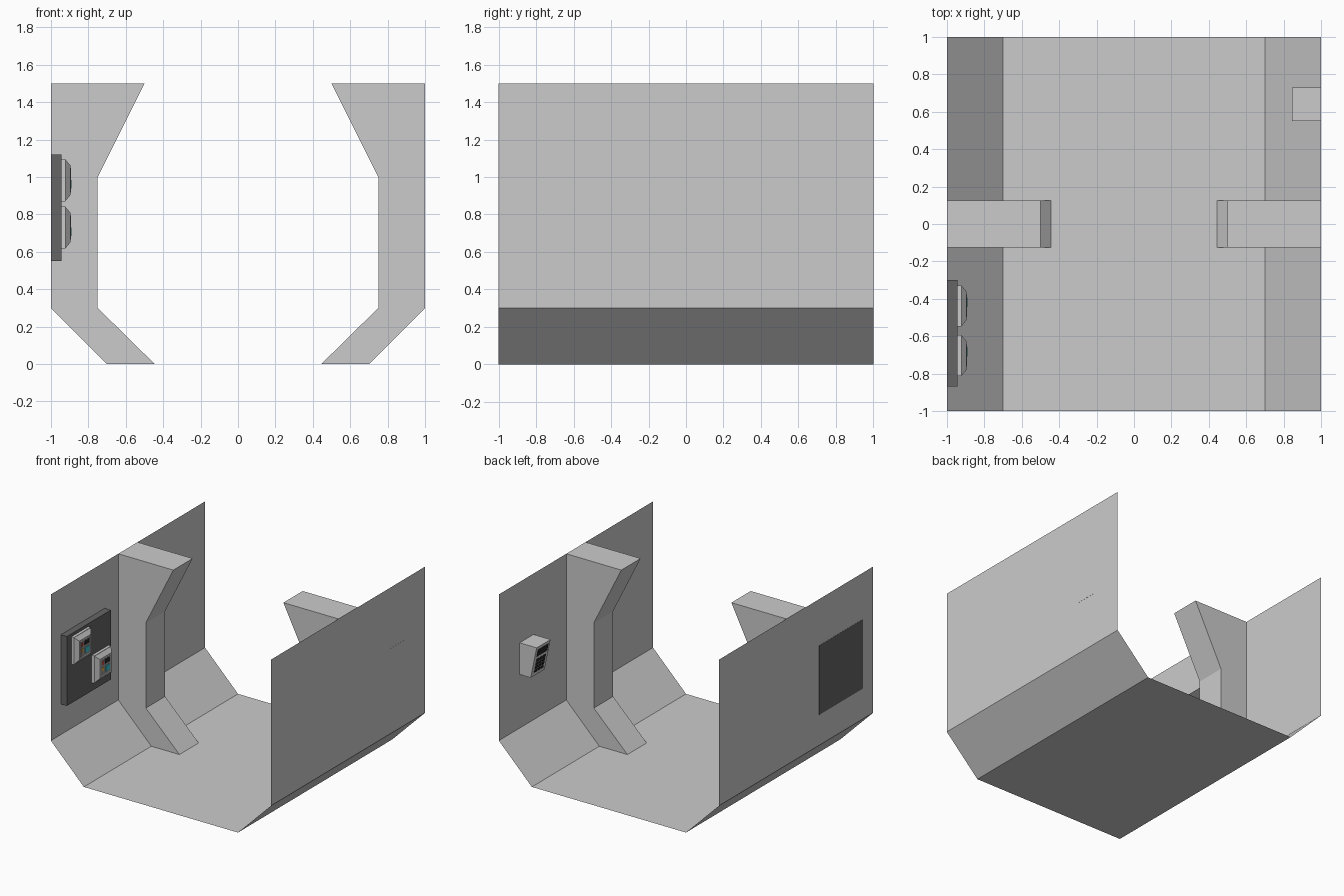
import bpy, bmesh

if "Cube" in bpy.data.objects:
    bpy.data.objects.remove(bpy.data.objects["Cube"])


def material(name, rgb):
    m = bpy.data.materials.new(name)
    m.diffuse_color = (*rgb, 1)
    m.use_nodes = True
    m.node_tree.nodes["Principled BSDF"].inputs["Base Color"].default_value = m.diffuse_color
    return m


DARK = material("dark_grey", (0.13, 0.13, 0.13))
LIGHT = material("light_grey", (0.6, 0.6, 0.6))
MID = material("mid_grey", (0.3, 0.3, 0.3))
BLACK = material("black", (0.02, 0.02, 0.02))
CYAN = material("cyan", (0.05, 0.55, 0.65))
ORANGE = material("orange", (0.8, 0.4, 0.05))
RED = material("red", (0.6, 0.06, 0.04))


def finish(name, bm, mat=None):
    me = bpy.data.meshes.new(name)
    bm.to_mesh(me)
    bm.free()
    ob = bpy.data.objects.new(name, me)
    bpy.context.collection.objects.link(ob)
    if mat:
        me.materials.append(mat)
    return ob


def prism(name, pts, y0, y1, mat=None, caps=True, skip=()):
    """Extrude an x-z profile along y; edges listed in skip stay open."""
    bm = bmesh.new()
    a = [bm.verts.new((x, y0, z)) for x, z in pts]
    b = [bm.verts.new((x, y1, z)) for x, z in pts]
    n = len(pts)
    for i in range(n):
        if i not in skip:
            j = (i + 1) % n
            bm.faces.new((a[i], a[j], b[j], b[i]))
    if caps:
        bm.faces.new(a[::-1])
        bm.faces.new(b)
        bmesh.ops.recalc_face_normals(bm, faces=bm.faces)
    return finish(name, bm, mat)


def block(name, x, y, z, mat, taper=0.0):
    """Box from ranges; the +x face is shrunk by taper on every side."""
    bm = bmesh.new()
    bmesh.ops.create_cube(bm, size=1)
    for v in bm.verts:
        t = taper if v.co.x > 0 else 0
        sy, sz = (1 if v.co.y > 0 else -1), (1 if v.co.z > 0 else -1)
        v.co = (x[v.co.x > 0], y[sy > 0] - sy * t, z[sz > 0] - sz * t)
    return finish(name, bm, mat)


# Corridor shell: floor, sloped skirts and walls as one open sheet
prism("corridor_shell", [(-1, 1.5), (-1, 0.3), (-0.7, 0), (0.7, 0), (1, 0.3), (1, 1.5)],
      -1, 1, caps=False, skip=(5,)).data.flip_normals()

# Structural ribs, open where they meet wall and floor, mirrored across x
rib = prism("wall_ribs", [(-1, 1.5), (-0.5, 1.5), (-0.75, 1), (-0.75, 0.3),
                          (-0.445, 0), (-0.7, 0), (-1, 0.3)],
            -0.125, 0.125, skip=(4, 5, 6))
rib.modifiers.new("mirror", "MIRROR")

# Dark control board on the left wall, just showing through to the outside
block("control_board", (-1.001, -0.945), (-0.87, -0.3), (0.55, 1.12), DARK)

# Two control units set diagonally on the board
for k, (yc, zc) in enumerate([(-0.703, 0.983), (-0.438, 0.73)], 1):
    block(f"unit_base_{k}", (-0.945, -0.922), (yc - 0.11, yc + 0.11), (zc - 0.113, zc + 0.113), LIGHT)
    block(f"unit_cover_{k}", (-0.922, -0.895), (yc - 0.108, yc + 0.108),
          (zc - 0.11, zc + 0.11), LIGHT, 0.032)
    for part, y, z, h, mat in [
            ("faceplate", (-0.06, 0.06), (-0.065, 0.065), 0.001, MID),
            ("display", (-0.01, 0.05), (0.02, 0.055), 0.003, BLACK),
            ("orange_button", (-0.05, -0.025), (-0.03, 0.0), 0.003, ORANGE),
            ("red_button", (-0.05, -0.025), (0.02, 0.05), 0.003, RED),
            ("cyan_button", (-0.005, 0.045), (-0.045, 0.0), 0.006, CYAN)]:
        block(f"unit_{part}_{k}", (-0.896, -0.895 + h), [yc + v for v in y], [zc + v for v in z], mat)

# Wedge-shaped keypad on the right wall
TOP, BOTTOM = (0.845, 1.0), (0.9, 0.74)
Y0, Y1 = 0.55, 0.73
prism("keypad_body", [(1.001, 1.0), TOP, BOTTOM, (1.001, 0.74)], Y0, Y1, LIGHT)


def on_face(name, t0, t1, y0, y1, mat):
    """Thin slab lying on the sloped keypad face; t runs from top to bottom."""
    p, q = [[a + (b - a) * t for a, b in zip(TOP, BOTTOM)] for t in (t0, t1)]
    d = 0.005
    prism(name, [p, q, (q[0] - d, q[1]), (p[0] - d, p[1])], y0, y1, mat)


on_face("keypad_display", 0.1, 0.32, Y0 + 0.025, Y1 - 0.025, BLACK)
for r in range(4):
    for c in range(3):
        t, y = 0.43 + r * 0.12, Y0 + 0.033 + c * 0.042
        on_face(f"keypad_key_{r}_{c}", t, t + 0.085, y, y + 0.03, BLACK)
